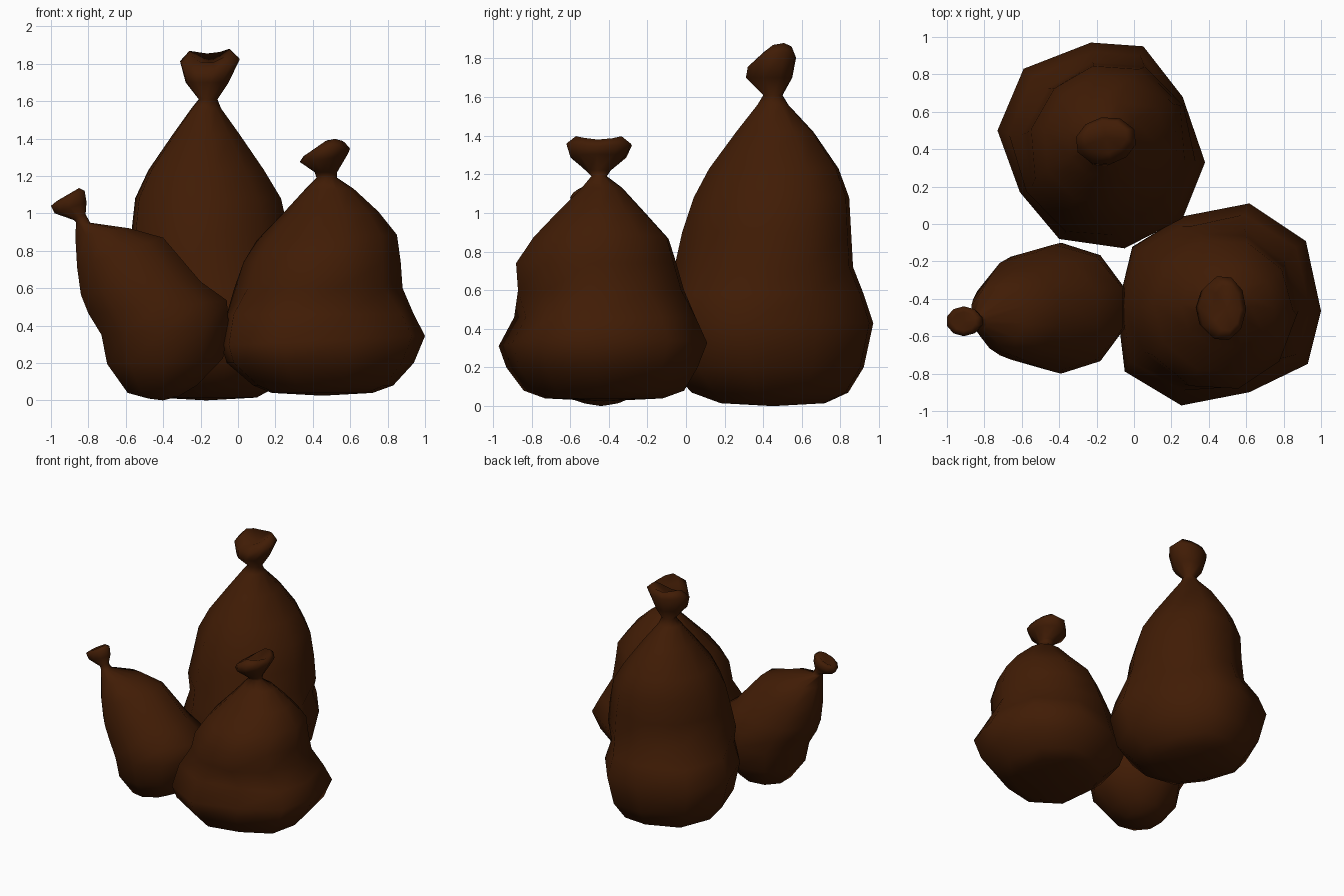
import bpy, bmesh, math

# one dark brown cloth colour
brown = bpy.data.materials.new("dark_brown_sackcloth")
brown.diffuse_color = (0.052, 0.0115, 0.0015, 1)


def fit(points):
    """Scale a closed outline into the -1..1 box."""
    xs, ys = zip(*points)
    return [((2 * x - min(xs) - max(xs)) / (max(xs) - min(xs)),
             (2 * y - min(ys) - max(ys)) / (max(ys) - min(ys))) for x, y in points]


def regular(phase, stretch=0.0, along=0.0, sides=10):
    """Regular section, optionally stretched towards one direction."""
    points = []
    for i in range(sides):
        a = math.radians(phase + 360 * i / sides)
        r = 1 + stretch * math.cos(2 * (a - math.radians(along)))
        points.append((r * math.cos(a), r * math.sin(a)))
    return fit(points)


def make_sack(name, rings, foot, body, foot_top, dip, wave, tilt):
    """Loft rings of (z, x0, x1, y0, y1, rise): the box of each ring and its z rise across x.
    The foot outline is used below foot_top, the body outline above it."""
    foot, sides = fit(foot), len(body)
    bm = bmesh.new()
    loops = []
    for k, (z, x0, x1, y0, y1, rise) in enumerate(rings):
        shape = foot if z < foot_top else body
        rim = k >= len(rings) - 2            # wavy mouth of the gathered top
        loop = []
        for u, v in shape:
            dz = rise / 2 * u + (wave * (u * u - v * v) + tilt * v if rim else 0)
            loop.append(bm.verts.new(((x0 + x1) / 2 + (x1 - x0) / 2 * u,
                                      (y0 + y1) / 2 + (y1 - y0) / 2 * v, z + dz)))
        loops.append(loop)
    for low, high in zip(loops, loops[1:]):
        for i in range(sides):
            j = (i + 1) % sides
            bm.faces.new((low[i], low[j], high[j], high[i]))
    # flat bottom and sunken mouth
    z, x0, x1, y0, y1, _ = rings[0]
    base = bm.verts.new(((x0 + x1) / 2, (y0 + y1) / 2, max(0, z - 0.015)))
    z, x0, x1, y0, y1, _ = rings[-1]
    mouth = bm.verts.new(((x0 + x1) / 2, (y0 + y1) / 2, z - dip))
    for i in range(sides):
        j = (i + 1) % sides
        bm.faces.new((loops[0][j], loops[0][i], base))
        bm.faces.new((loops[-1][i], loops[-1][j], mouth))
    bmesh.ops.recalc_face_normals(bm, faces=bm.faces)
    mesh = bpy.data.meshes.new(name)
    bm.to_mesh(mesh)
    bm.free()
    mesh.materials.append(brown)
    obj = bpy.data.objects.new(name, mesh)
    bpy.context.collection.objects.link(obj)
    for p in mesh.polygons:
        p.use_smooth = True


# tall sack at the back
tall_foot = [(0.38, 0.33), (0.26, 0.68), (0.05, 0.95), (-0.23, 0.97), (-0.59, 0.83),
             (-0.73, 0.50), (-0.61, 0.17), (-0.40, -0.08), (-0.05, -0.13), (0.26, 0.03)]
make_sack("tall_sack", [
    (0.015, -0.44, 0.10, 0.18, 0.72, 0),
    (0.07, -0.56, 0.20, 0.03, 0.84, 0),
    (0.20, -0.67, 0.32, -0.09, 0.92, 0),
    (0.43, -0.73, 0.38, -0.13, 0.97, 0),
    (0.58, -0.67, 0.33, -0.10, 0.92, 0),
    (0.72, -0.60, 0.29, -0.06, 0.865, 0),
    (0.90, -0.57, 0.27, -0.02, 0.855, 0),
    (1.08, -0.55, 0.23, 0.04, 0.845, 0),
    (1.23, -0.48, 0.14, 0.12, 0.79, 0),
    (1.42, -0.35, 0.01, 0.26, 0.66, 0),
    (1.56, -0.25, -0.09, 0.37, 0.53, 0),
    (1.61, -0.21, -0.11, 0.40, 0.50, 0),
    (1.70, -0.28, -0.05, 0.31, 0.55, 0),
    (1.80, -0.31, 0.01, 0.32, 0.57, 0.02),
    (1.85, -0.26, -0.04, 0.38, 0.55, 0.01)],
    tall_foot, regular(-9, 0.05, 36), 0.65, 0.05, 0.02, 0.025)

# wide sack at the front right
wide_foot = [(1.00, -0.46), (0.92, -0.09), (0.62, 0.11), (0.26, 0.04), (0.00, -0.12),
             (-0.08, -0.45), (-0.04, -0.78), (0.26, -0.96), (0.62, -0.89), (0.93, -0.74)]
make_sack("wide_sack", [
    (0.04, 0.18, 0.72, -0.73, -0.12, 0),
    (0.08, 0.08, 0.83, -0.84, -0.01, 0),
    (0.20, -0.06, 0.94, -0.93, 0.06, 0),
    (0.32, -0.09, 1.00, -0.97, 0.11, 0.05),
    (0.46, -0.06, 0.94, -0.89, 0.05, 0),
    (0.60, -0.02, 0.88, -0.87, -0.01, 0),
    (0.74, 0.03, 0.87, -0.88, -0.05, 0),
    (0.87, 0.10, 0.85, -0.79, -0.09, 0.03),
    (1.01, 0.25, 0.75, -0.66, -0.22, 0),
    (1.13, 0.36, 0.62, -0.54, -0.33, 0),
    (1.19, 0.42, 0.53, -0.49, -0.41, 0),
    (1.22, 0.41, 0.53, -0.52, -0.39, 0),
    (1.29, 0.33, 0.58, -0.60, -0.31, 0.03),
    (1.34, 0.35, 0.60, -0.62, -0.28, 0.04),
    (1.38, 0.42, 0.57, -0.57, -0.33, 0.03)],
    wide_foot, regular(-3), 0.5, 0.03, -0.015, 0)

# small sack leaning to the left
leaning_section = regular(18)
make_sack("small_leaning_sack", [
    (0.015, -0.48, -0.32, -0.53, -0.35, 0.01),
    (0.06, -0.59, -0.22, -0.66, -0.24, 0.04),
    (0.21, -0.70, -0.08, -0.77, -0.13, 0.03),
    (0.38, -0.73, -0.05, -0.80, -0.10, 0.06),
    (0.50, -0.80, -0.06, -0.79, -0.11, 0.07),
    (0.60, -0.84, -0.20, -0.76, -0.15, 0.07),
    (0.79, -0.86, -0.40, -0.71, -0.24, 0.16),
    (0.90, -0.87, -0.58, -0.64, -0.33, 0.04),
    (0.95, -0.865, -0.79, -0.57, -0.48, 0.0),
    (0.98, -0.88, -0.815, -0.56, -0.49, 0.03),
    (1.03, -0.98, -0.81, -0.59, -0.45, 0.06),
    (1.08, -1.00, -0.82, -0.60, -0.44, 0.08),
    (1.10, -0.97, -0.85, -0.57, -0.47, 0.07)],
    leaning_section, leaning_section, 0, 0.04, 0, 0)
